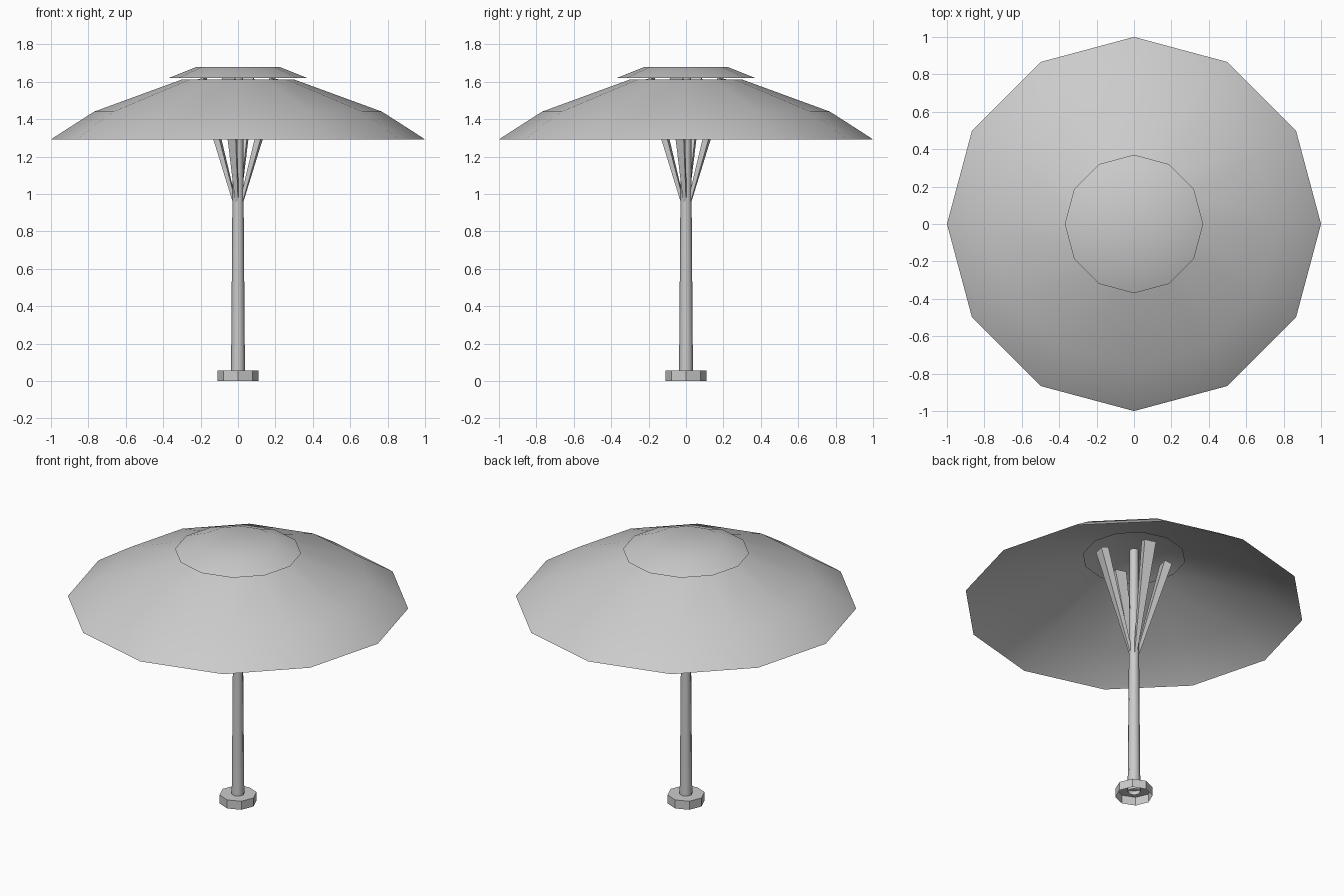
import bpy, bmesh, math
from mathutils import Vector, Matrix

if "Cube" in bpy.data.objects:
    bpy.data.objects.remove(bpy.data.objects["Cube"])


def make_object(name, bm, angle):
    bmesh.ops.recalc_face_normals(bm, faces=bm.faces[:])
    mesh = bpy.data.meshes.new(name)
    bm.to_mesh(mesh)
    bm.free()
    obj = bpy.data.objects.new(name, mesh)
    bpy.context.collection.objects.link(obj)
    bpy.ops.object.select_all(action='DESELECT')
    obj.select_set(True)
    bpy.context.view_layer.objects.active = obj
    bpy.ops.object.shade_smooth_by_angle(angle=math.radians(angle))
    return obj


def lathe(name, profile, sides, close_top=False, angle=40):
    """Sweep a (radius, z) profile, listed bottom to top, around z."""
    bm = bmesh.new()
    rings = []
    for r, z in profile:
        rings.append([bm.verts.new((r * math.cos(a), r * math.sin(a), z))
                      for a in (math.tau * i / sides for i in range(sides))])
    for lo, hi in zip(rings, rings[1:]):
        for i in range(sides):
            j = (i + 1) % sides
            bm.faces.new((lo[i], lo[j], hi[j], hi[i]))
    if close_top:
        bm.faces.new(rings[-1])
    return make_object(name, bm, angle)


def strut(name, turn):
    """Bar leaning out from the pole, widening towards its upper end."""
    bm = bmesh.new()
    start, end = Vector((0.02, 0, 0.96)), Vector((0.205, 0, 1.615))
    along = (end - start).normalized()
    out = Vector((along.z, 0, -along.x))
    rings = []
    for p, w, t in ((start, 0.008, 0.008), (end, 0.036, 0.024)):
        rings.append([bm.verts.new(p + out * (t * sx) + Vector((0, w * sy, 0)))
                      for sx, sy in ((-1, -1), (1, -1), (1, 1), (-1, 1))])
    lo, hi = rings
    for i in range(4):
        j = (i + 1) % 4
        bm.faces.new((lo[i], lo[j], hi[j], hi[i]))
    bm.faces.new(lo)
    bm.faces.new(hi)
    bm.transform(Matrix.Rotation(turn, 4, 'Z'))
    return make_object(name, bm, 30)


# Canopy shell, open at the top and underneath
lathe("canopy", [(1.0, 1.29), (0.985, 1.302), (0.77, 1.44), (0.30, 1.612)], 12)

# Vent cap floating over the canopy opening
lathe("vent_cap", [(0.37, 1.62), (0.22, 1.68)], 12, close_top=True)

# Hollow foot and tapering pole
lathe("foot", [(0.11, 0.0), (0.11, 0.055)], 8, close_top=True)
lathe("pole", [(0.038, 0.03), (0.036, 0.2), (0.030, 0.97), (0.027, 1.66)], 8,
      close_top=True, angle=50)

# Four struts carrying the canopy
for k in range(4):
    strut(f"strut_{k + 1}", math.radians(-15 + 90 * k))
